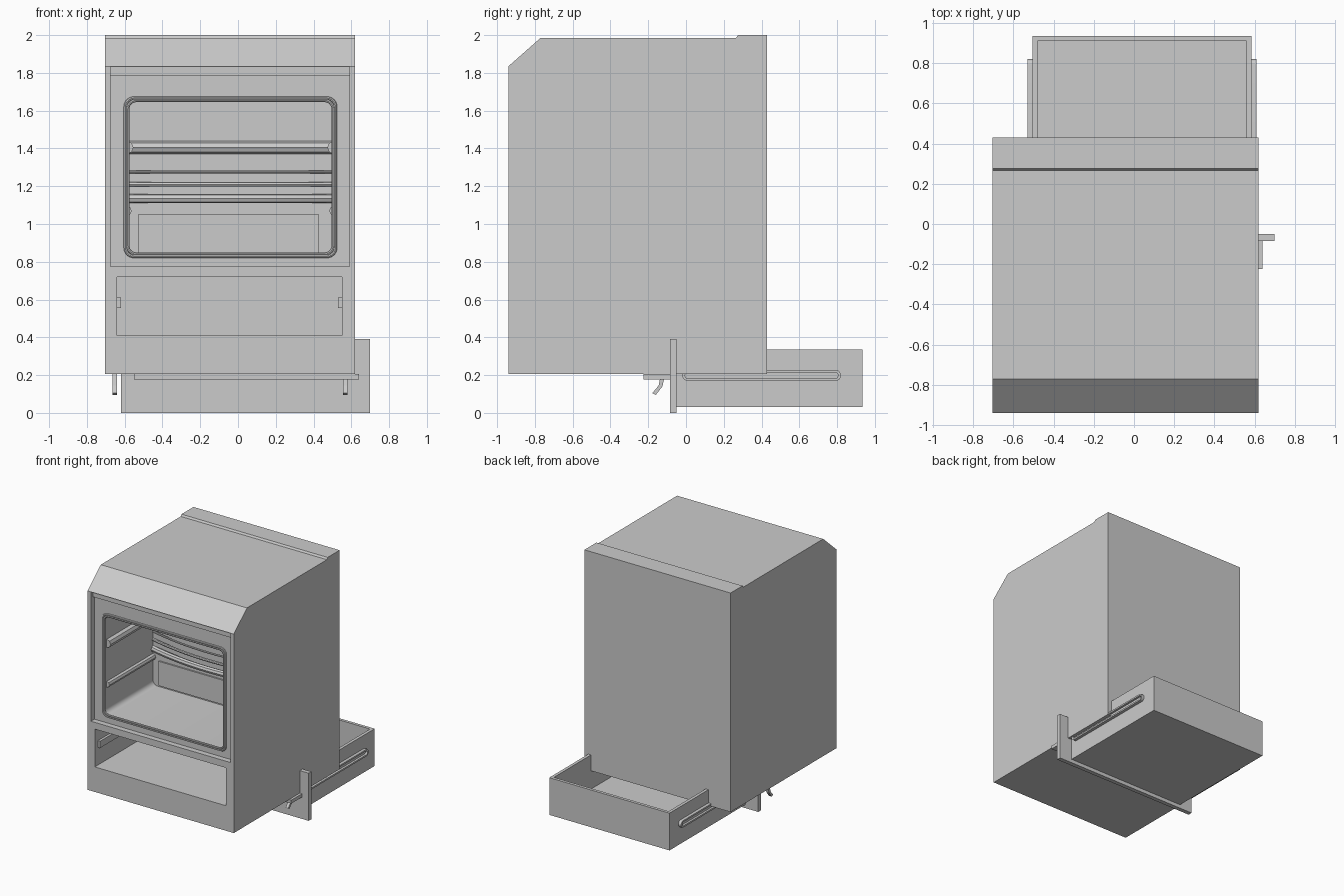
import bpy, bmesh, math
from mathutils import Vector

cube = bpy.data.objects.get("Cube")
if cube:
    bpy.data.objects.remove(cube, do_unlink=True)

grey = bpy.data.materials.new("plain grey")
grey.use_nodes = True
grey.diffuse_color = (0.6, 0.6, 0.6, 1)
grey.node_tree.nodes["Principled BSDF"].inputs["Base Color"].default_value = (0.6, 0.6, 0.6, 1)

CX = -0.0425  # centre line of the cabinet
DX = 0.04     # centre line of the drawer


def prism(name, outline, start, end, axis):
    """Extrude a 2D outline along x (outline in y,z) or y (outline in x,z)."""
    place = (lambda a, b, d: (d, a, b)) if axis == "x" else (lambda a, b, d: (a, d, b))
    bm = bmesh.new()
    face = bm.faces.new([bm.verts.new(place(a, b, start)) for a, b in outline])
    moved = bmesh.ops.extrude_face_region(bm, geom=[face])["geom"]
    shift = Vector(place(0, 0, end - start))
    bmesh.ops.translate(bm, vec=shift, verts=[g for g in moved if isinstance(g, bmesh.types.BMVert)])
    bmesh.ops.recalc_face_normals(bm, faces=bm.faces)
    mesh = bpy.data.meshes.new(name)
    bm.to_mesh(mesh)
    bm.free()
    mesh.materials.append(grey)
    obj = bpy.data.objects.new(name, mesh)
    bpy.context.collection.objects.link(obj)
    return obj


def box(name, x, y, z):
    return prism(name, [(x[0], z[0]), (x[1], z[0]), (x[1], z[1]), (x[0], z[1])], y[0], y[1], "y")


def rounded(a0, a1, b0, b1, r, steps=6):
    """Outline of a rectangle with round corners."""
    pts = []
    corners = [(a1 - r, b1 - r), (a0 + r, b1 - r), (a0 + r, b0 + r), (a1 - r, b0 + r)]
    for k, (a, b) in enumerate(corners):
        for i in range(steps + 1):
            t = math.pi / 2 * (k + i / steps)
            pts.append((a + r * math.cos(t), b + r * math.sin(t)))
    return pts


def activate(obj):
    bpy.ops.object.select_all(action="DESELECT")
    obj.select_set(True)
    bpy.context.view_layer.objects.active = obj


def smooth(obj):
    activate(obj)
    bpy.ops.object.shade_smooth_by_angle(angle=math.radians(35))


def cut(obj, cutter):
    mod = obj.modifiers.new("cut", "BOOLEAN")
    mod.operation = "DIFFERENCE"
    mod.solver = "EXACT"
    mod.object = cutter
    activate(obj)
    bpy.ops.object.modifier_apply(modifier=mod.name)
    bpy.data.objects.remove(cutter, do_unlink=True)


def tube(name, points, radius, cyclic=False):
    """Round bar along a path, turned into a mesh."""
    curve = bpy.data.curves.new(name, "CURVE")
    curve.dimensions = "3D"
    curve.bevel_depth = radius
    curve.bevel_resolution = 2
    curve.use_fill_caps = True
    spline = curve.splines.new("POLY")
    spline.points.add(len(points) - 1)
    for p, co in zip(spline.points, points):
        p.co = (*co, 1)
    spline.use_cyclic_u = cyclic
    curve.materials.append(grey)
    obj = bpy.data.objects.new(name, curve)
    bpy.context.collection.objects.link(obj)
    activate(obj)
    bpy.ops.object.convert(target="MESH")
    smooth(bpy.context.object)


# Cabinet shell with sloped front edge and raised back strip
profile = [(-0.94, 0.205), (-0.94, 1.835), (-0.77, 1.985), (0.265, 1.985),
           (0.275, 2.0), (0.43, 2.0), (0.43, 0.205)]
cabinet = prism("cabinet", profile, -0.705, 0.62, "x")

# Door recess, oven cavity and drawer cavity
BACK = -0.26
cut(cabinet, box("recess_cutter", (-0.675, 0.59), (-1.1, -0.895), (0.775, 1.835)))
cut(cabinet, prism("oven_cutter", rounded(-0.588, 0.508, 0.837, 1.658, 0.04), -1.1, BACK, "y"))
cut(cabinet, box("drawer_cutter", (-0.64, 0.55), (-1.1, -0.1), (0.41, 0.72)))
smooth(cabinet)
box("door_top_strip", (-0.675, 0.59), (-0.915, -0.89), (1.785, 1.835))

# Rolled rim around the oven opening
for name, grow in (("rim_outer", 0.008), ("rim_inner", -0.004)):
    path = rounded(-0.588 - grow, 0.508 + grow, 0.837 - grow, 1.658 + grow, 0.045)
    tube(name, [(a, -0.897, b) for a, b in path], 0.009, True)

# Shelf ridges on the side walls and across the back wall
for z, r in ((1.405, 0.035), (1.07, 0.025)):
    for side, x in (("right", -0.588), ("left", 0.508)):
        tube(f"shelf_rail_{side}", [(x, -0.86, z), (x, BACK, z)], r)
tube("back_ridge", [(-0.588, BACK, 1.405), (0.508, BACK, 1.405)], 0.035)
for name, z, r in (("upper_bow", 1.275, 0.008), ("middle_bow", 1.21, 0.012), ("lower_bow", 1.135, 0.025)):
    path = []
    for i in range(17):
        t = i / 8 - 1
        path.append((CX + 0.546 * t, BACK - 0.07 * (1 - t * t), z))
    tube(name, path, r)
box("back_plate", (-0.53, 0.43), (BACK - 0.012, BACK + 0.01), (0.85, 1.05))

# Runners inside the drawer cavity
for name, x in (("cavity_runner_right", (-0.645, -0.62)), ("cavity_runner_left", (0.53, 0.555))):
    box(name, x, (-0.9, -0.15), (0.555, 0.61))

# Pulled drawer: hollow tray behind its face panel
tray = box("drawer_tray", (-0.505, 0.585), (-0.06, 0.935), (0.03, 0.335))
cut(tray, box("tray_cutter", (-0.48, 0.56), (-0.03, 0.91), (0.055, 0.5)))
box("drawer_panel", (-0.62, 0.7), (-0.085, -0.05), (0, 0.39))

# Round-ended slide rails with a sunken channel on both tray sides
for side in (-1, 1):
    near, far = DX + side * 0.54, DX + side * 0.57
    rail = prism("slide_rail", rounded(-0.02, 0.82, 0.17, 0.227, 0.028), near, far, "x")
    groove = rounded(-0.005, 0.805, 0.183, 0.214, 0.015)
    cut(rail, prism("groove_cutter", groove, DX + side * 0.552, DX + side * 0.6, "x"))
    smooth(rail)

# Handle ledge and bent hooks under the cabinet
box("handle_ledge", (-0.55, 0.64), (-0.225, -0.08), (0.178, 0.206))
hook = [(-0.178, 0.105), (-0.145, 0.145), (-0.13, 0.215), (-0.108, 0.215), (-0.125, 0.14), (-0.16, 0.095)]
for side in (-1, 1):
    x = CX + side * 0.61
    prism("hook", hook, x - 0.012, x + 0.012, "x")
